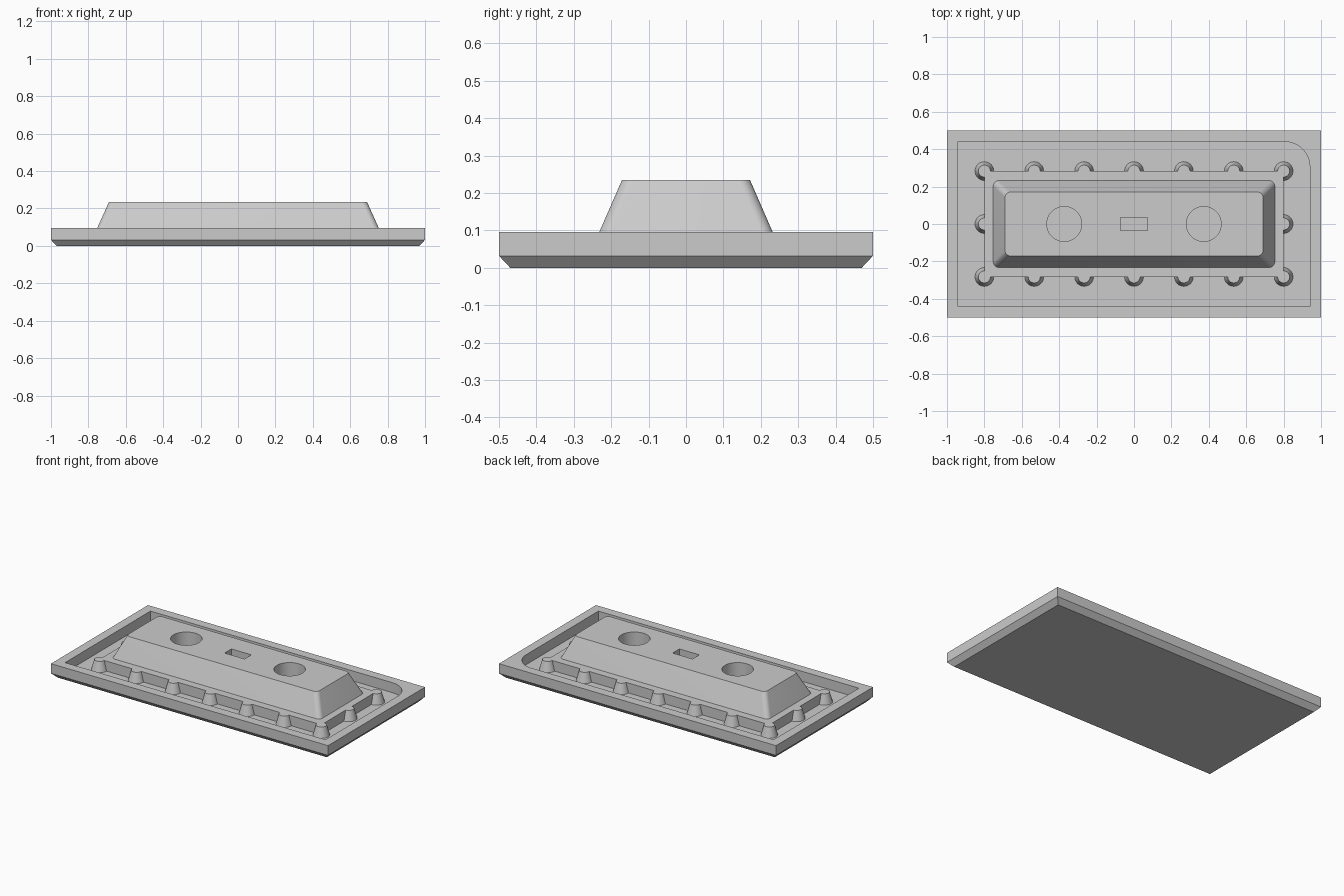
import bpy
import bmesh
from math import cos, sin, pi, radians

cube = bpy.data.objects.get("Cube")
if cube:
    bpy.data.objects.remove(cube, do_unlink=True)

GREY = bpy.data.materials.new("plain grey")
GREY.use_nodes = True
GREY.diffuse_color = (0.6, 0.6, 0.6, 1)
GREY.node_tree.nodes["Principled BSDF"].inputs["Base Color"].default_value = (0.6, 0.6, 0.6, 1)

FLOOR, RIM, TOP = 0.03, 0.095, 0.235


def outline(hx, hy, radii=(0, 0, 0, 0), steps=8):
    """Rectangle outline; radii run counter-clockwise from the +x +y corner."""
    pts = []
    for i, (sx, sy) in enumerate([(1, 1), (-1, 1), (-1, -1), (1, -1)]):
        r = radii[i]
        if r == 0:
            pts.append((sx * hx, sy * hy))
            continue
        for k in range(steps + 1):
            a = (i + k / steps) * pi / 2
            pts.append((sx * (hx - r) + r * cos(a), sy * (hy - r) + r * sin(a)))
    return pts


def circle(r, sides=48):
    return [(r * cos(2 * pi * k / sides), r * sin(2 * pi * k / sides)) for k in range(sides)]


def loft(name, layers, at=(0, 0)):
    """Closed solid through a stack of (outline, height) layers."""
    bm = bmesh.new()
    rings = [[bm.verts.new((x + at[0], y + at[1], z)) for x, y in pts] for pts, z in layers]
    for low, high in zip(rings, rings[1:]):
        for i in range(len(low)):
            j = (i + 1) % len(low)
            bm.faces.new((low[i], low[j], high[j], high[i]))
    bm.faces.new(rings[0][::-1])
    bm.faces.new(rings[-1])
    mesh = bpy.data.meshes.new(name)
    bm.to_mesh(mesh)
    bm.free()
    mesh.materials.append(GREY)
    obj = bpy.data.objects.new(name, mesh)
    bpy.context.collection.objects.link(obj)
    return obj


def activate(obj):
    bpy.ops.object.select_all(action='DESELECT')
    obj.select_set(True)
    bpy.context.view_layer.objects.active = obj


def combine(obj, tool, operation):
    activate(obj)
    mod = obj.modifiers.new("combine", 'BOOLEAN')
    mod.operation = operation
    mod.solver = 'EXACT'
    mod.object = tool
    bpy.ops.object.modifier_apply(modifier=mod.name)
    bpy.data.objects.remove(tool, do_unlink=True)


# Tray: chamfered underside, recess with one rounded corner
tray = loft("tray", [(outline(0.97, 0.47), 0), (outline(1, 0.5), 0.032), (outline(1, 0.5), RIM)])
recess = outline(0.94, 0.44, (0.135, 0, 0, 0), 16)
combine(tray, loft("recess_cutter", [(recess, FLOOR), (recess, 0.2)]), 'DIFFERENCE')

# Plinth with tapered studs along its edges
PX, PY = 0.8, 0.283
plinth = loft("plinth", [(outline(PX, PY), FLOOR - 0.01), (outline(PX, PY), RIM)])
spots = [(PX * i / 3, s * PY) for i in range(-3, 4) for s in (-1, 1)] + [(-PX, 0), (PX, 0)]
for spot in spots:
    stud = loft("stud", [(circle(0.053, 32), FLOOR - 0.01), (circle(0.032, 32), RIM)], spot)
    combine(plinth, stud, 'UNION')

# Raised body: sloping sides, rounded upright edges
soft = (0.03,) * 4
body = loft("raised_body", [(outline(0.757, 0.236, soft), RIM - 0.01),
                            (outline(0.753, 0.232, soft), RIM),
                            (outline(0.69, 0.171, soft), TOP)])

# Two round wells and a slot in its top
for name, pts, x in (("well", circle(0.093), -0.373), ("well", circle(0.093), 0.373),
                     ("slot", outline(0.072, 0.035), 0)):
    combine(body, loft(name + "_cutter", [(pts, 0.1), (pts, 0.3)], (x, 0)), 'DIFFERENCE')

for part in (tray, plinth, body):
    activate(part)
    bpy.ops.object.shade_smooth_by_angle(angle=radians(30))
